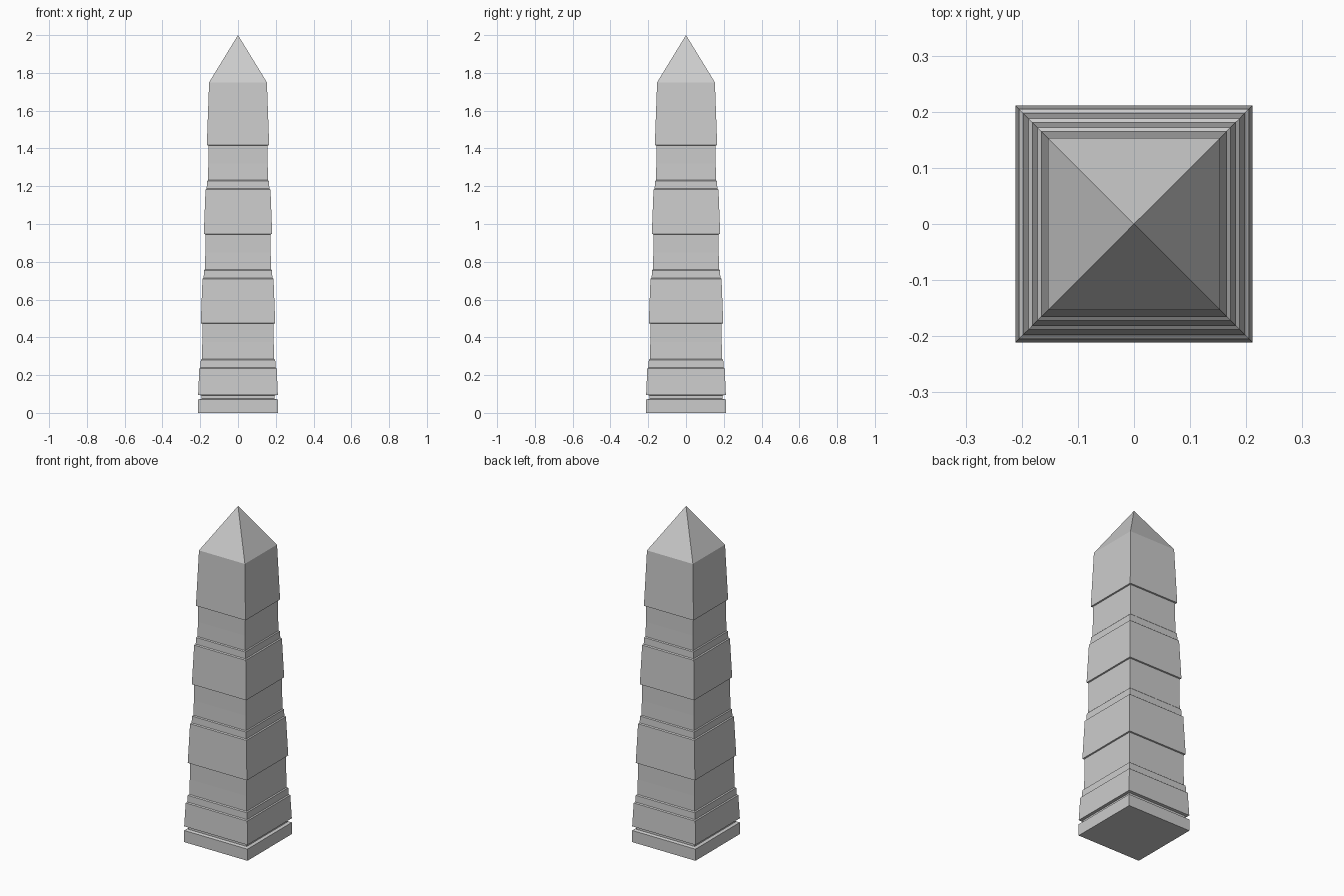
import bpy, bmesh, math

if "Cube" in bpy.data.objects:
    bpy.data.objects.remove(bpy.data.objects["Cube"])

def square_loft(name, profile, cap_bottom=False):
    """Square rings from (half width, height) pairs, bridged upward."""
    bm = bmesh.new()
    rings = []
    for w, z in profile:
        if w == 0:
            rings.append([bm.verts.new((0, 0, z))])
        else:
            rings.append([bm.verts.new((sx * w, sy * w, z))
                          for sx, sy in ((-1, -1), (1, -1), (1, 1), (-1, 1))])
    if cap_bottom:
        bm.faces.new(rings[0][::-1])
    for a, b in zip(rings, rings[1:]):
        for i in range(4):
            j = (i + 1) % 4
            if len(b) == 1:
                bm.faces.new((a[i], a[j], b[0]))
            else:
                bm.faces.new((a[i], a[j], b[j], b[i]))
    mesh = bpy.data.meshes.new(name)
    bm.to_mesh(mesh)
    bm.free()
    obj = bpy.data.objects.new(name, mesh)
    bpy.context.collection.objects.link(obj)
    return obj

# Plinth with the shadow groove above it
square_loft("plinth", [(0.211, 0), (0.211, 0.07), (0.194, 0.075),
                       (0.194, 0.093), (0.211, 0.095)], cap_bottom=True)

# Tapered bands, each followed by a stepped recess under the next band
# (band bottom z, band top z, bottom half width, top half width)
bands = [(0.095, 0.235, 0.211, 0.205),
         (0.475, 0.71, 0.197, 0.188),
         (0.947, 1.182, 0.181, 0.172),
         (1.418, 1.75, 0.165, 0.153)]
shaft = []
for i, (z0, z1, w0, w1) in enumerate(bands):
    shaft += [(w0, z0), (w1, z1)]
    if i < 3:
        next_z = bands[i + 1][0]
        next_w = bands[i + 1][2]
        neck = next_w - 0.006
        shaft += [(w1 - 0.006, z1 + 0.005), (w1 - 0.008, z1 + 0.045),
                  (neck, z1 + 0.05), (neck - 0.002, (z1 + next_z) / 2 + 0.02),
                  (neck - 0.002, next_z - 0.002)]
square_loft("banded_shaft", shaft)

# Pyramid capstone
square_loft("capstone", [(0.153, 1.75), (0, 2.0)])
